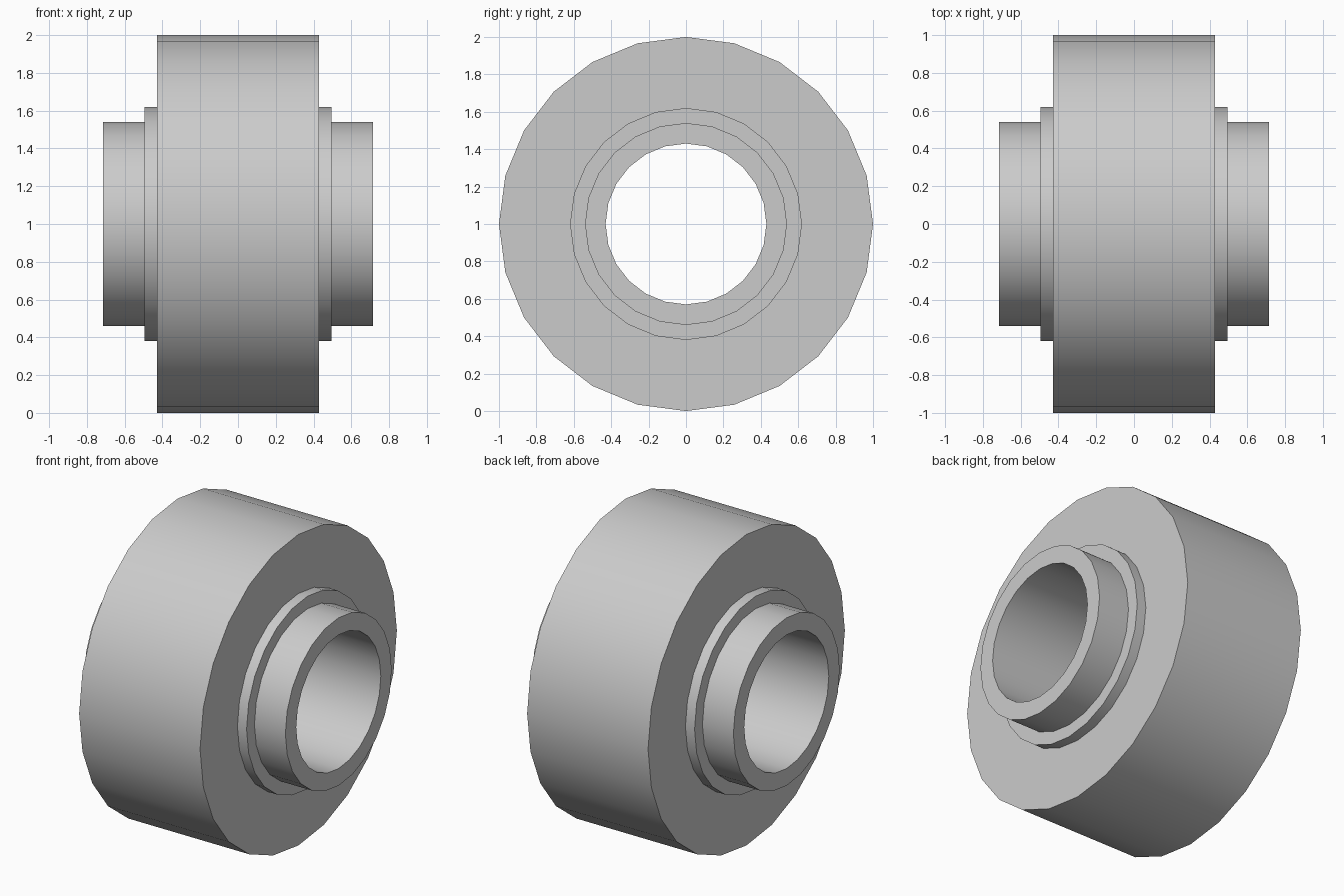
import bpy, bmesh, math
from mathutils import Matrix, Vector

cube = bpy.data.objects.get("Cube")
if cube:
    bpy.data.objects.remove(cube, do_unlink=True)

# Plain grey metal
grey = bpy.data.materials.new("grey")
grey.use_nodes = True
colour = (0.6, 0.6, 0.6, 1)
grey.diffuse_color = colour
grey.node_tree.nodes["Principled BSDF"].inputs["Base Color"].default_value = colour

SIDES = 24
AXIS_HEIGHT = 1.0
BORE, SLEEVE, COLLAR, ROLLER = 0.43, 0.54, 0.62, 1.0

# Half outline as (x, radius): roller rim, collar step, sleeve, bore mouth
half = [(0.43, ROLLER), (0.43, COLLAR), (0.495, COLLAR),
        (0.495, SLEEVE), (0.715, SLEEVE), (0.715, BORE)]
outline = half + [(-x, r) for x, r in reversed(half)]

# Turn the closed outline around the x axis
bm = bmesh.new()
rings = []
for i in range(SIDES):
    turn = Matrix.Rotation(math.tau * i / SIDES, 3, 'X')
    rings.append([bm.verts.new(turn @ Vector((x, 0, r))) for x, r in outline])
for i in range(SIDES):
    a, b = rings[i], rings[(i + 1) % SIDES]
    for j in range(len(outline)):
        k = (j + 1) % len(outline)
        bm.faces.new((a[j], a[k], b[k], b[j]))
bmesh.ops.recalc_face_normals(bm, faces=bm.faces)

mesh = bpy.data.meshes.new("roller_with_hub")
bm.to_mesh(mesh)
bm.free()
mesh.materials.append(grey)
roller = bpy.data.objects.new("roller_with_hub", mesh)
roller.location.z = AXIS_HEIGHT
bpy.context.collection.objects.link(roller)

# Smooth round walls, crisp steps
bpy.ops.object.select_all(action='DESELECT')
roller.select_set(True)
bpy.context.view_layer.objects.active = roller
bpy.ops.object.shade_smooth_by_angle(angle=math.radians(30))
